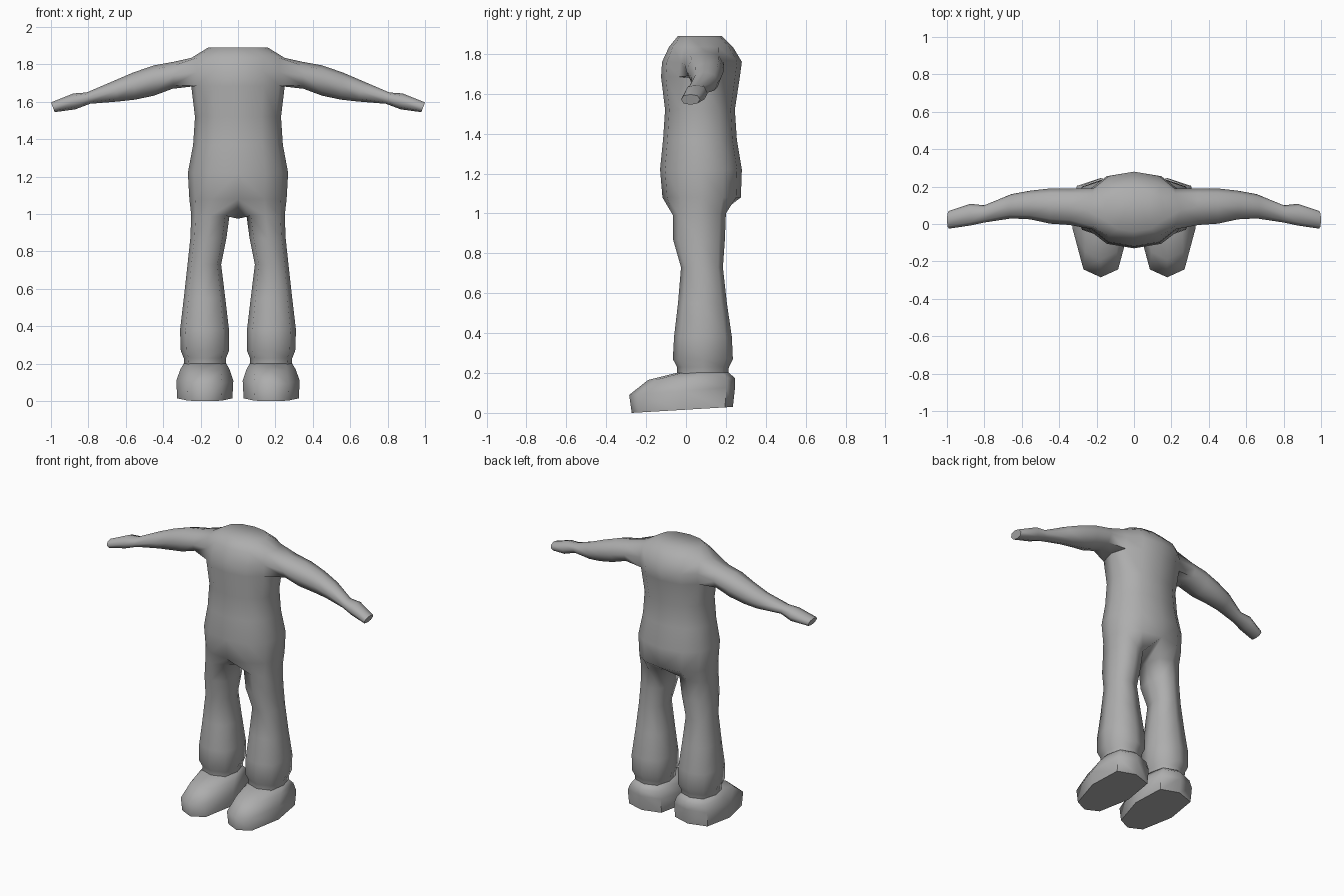
import bpy, bmesh, math

cube = bpy.data.objects.get("Cube")
if cube:
    bpy.data.objects.remove(cube, do_unlink=True)

GREY = (0.42, 0.42, 0.42, 1)
mat = bpy.data.materials.new("plain grey")
mat.use_nodes = True
mat.diffuse_color = GREY
mat.node_tree.nodes["Principled BSDF"].inputs["Base Color"].default_value = GREY


def rounded(angle, power):
    """Point on a unit circle, squared off as power drops below one."""
    c, s = math.cos(math.radians(angle)), math.sin(math.radians(angle))
    f = lambda v: 0 if abs(v) < 1e-6 else math.copysign(abs(v) ** power, v)
    return f(c), f(s)


def bridge(bm, a, b, closed=True):
    n = len(a)
    for i in range(n if closed else n - 1):
        j = (i + 1) % n
        bm.faces.new((a[i], a[j], b[j], b[i]))


def loft(bm, rings, start=None):
    for ring in rings:
        if start:
            bridge(bm, start, ring)
        start = ring
    return start


def flat_ring(bm, x0, x1, y0, y1, z0, z1, power, taper=0):
    """Eight-sided ring, z0 at its front and z1 at its back."""
    ring = []
    for k in range(8):
        c, s = rounded(k * 45 - 180, power)
        narrow = 1 + taper * min(s, 0)
        ring.append(bm.verts.new(((x0 + x1) / 2 + (x1 - x0) / 2 * c * narrow,
                                  (y0 + y1) / 2 + (y1 - y0) / 2 * s,
                                  (z0 + z1) / 2 + (z1 - z0) / 2 * s)))
    return ring


def finish(bm, name):
    bmesh.ops.recalc_face_normals(bm, faces=bm.faces)
    mesh = bpy.data.meshes.new(name)
    bm.to_mesh(mesh)
    bm.free()
    mesh.materials.append(mat)
    obj = bpy.data.objects.new(name, mesh)
    bpy.context.collection.objects.link(obj)
    mirror = obj.modifiers.new("mirror", "MIRROR")
    mirror.use_clip = True
    bpy.ops.object.select_all(action="DESELECT")
    obj.select_set(True)
    bpy.context.view_layer.objects.active = obj
    bpy.ops.object.shade_smooth_by_angle(angle=math.radians(65))


# Torso, left half: height, half width, front, back
bm = bmesh.new()
torso = [(1.89, .16, -.04, .18), (1.835, .25, -.085, .235), (1.76, .25, -.12, .28),
         (1.685, .25, -.125, .27), (1.52, .23, -.105, .245), (1.37, .24, -.115, .255),
         (1.22, .268, -.13, .28), (1.08, .26, -.118, .275)]
rows = []
for z, half, front, back in torso:
    row = []
    for k in range(7):
        c, s = rounded(k * 30 - 90, .88)
        row.append(bm.verts.new((half * c, (front + back) / 2 + (back - front) / 2 * s, z)))
    rows.append(row)
for i, (a, b) in enumerate(zip(rows, rows[1:])):
    if i in (1, 2):  # leave the armhole open
        bridge(bm, a[:3], b[:3], False)
        bridge(bm, a[4:], b[4:], False)
    else:
        bridge(bm, a, b, False)
bm.faces.new(rows[0])

# Arm and hand: x at top, x at bottom, front, back, low, high
arm = [(.34, .35, -.005, .19, 1.67, 1.815), (.45, .45, .002, .19, 1.633, 1.795),
       (.56, .55, .025, .178, 1.612, 1.757), (.67, .64, .03, .16, 1.602, 1.71),
       (.81, .79, .008, .1, 1.59, 1.65), (.88, .87, -.008, .108, 1.56, 1.645),
       (1, .98, -.025, .07, 1.545, 1.597)]
top, mid, low = rows[1:4]
hole = [mid[4], top[4], top[3], top[2], mid[2], low[2], low[3], low[4]]
rings = []
for xt, xb, front, back, z0, z1 in arm:
    ring = []
    for k in range(8):
        c, s = rounded(k * 45, .9)
        ring.append(bm.verts.new(((xt + xb) / 2 + (xt - xb) / 2 * s,
                                  (front + back) / 2 + (back - front) / 2 * c,
                                  (z0 + z1) / 2 + (z1 - z0) / 2 * s)))
    rings.append(ring)
bm.faces.new(loft(bm, rings, hole))

# Leg, growing from the hip loop and the crotch point
crotch = bm.verts.new((0, .07, .975))
leg = [(.045, .25, -.065, .2, .99, 1.0), (.062, .255, -.065, .195, .87, .87),
       (.09, .27, -.025, .185, .73, .73), (.068, .29, -.04, .205, .55, .55),
       (.048, .31, -.06, .23, .38, .38), (.048, .306, -.066, .235, .27, .27),
       (.064, .29, -.045, .215, .23, .23), (.066, .288, -.045, .21, .185, .185)]
hip = [crotch] + rows[-1]
bm.faces.new(loft(bm, [flat_ring(bm, *r, .75) for r in leg], hip))
finish(bm, "body")

# Shoes
bm = bmesh.new()
shoe = [(.064, .289, -.05, .21, .2, .205, .75, .1), (.045, .308, -.19, .245, .165, .175, .6, .25),
        (.025, .33, -.285, .246, .09, .13, .5, .33), (.03, .325, -.272, .235, 0, .03, .5, .33)]
rings = [flat_ring(bm, *r) for r in shoe]
bm.faces.new(rings[0])
bm.faces.new(loft(bm, rings))
finish(bm, "shoes")
